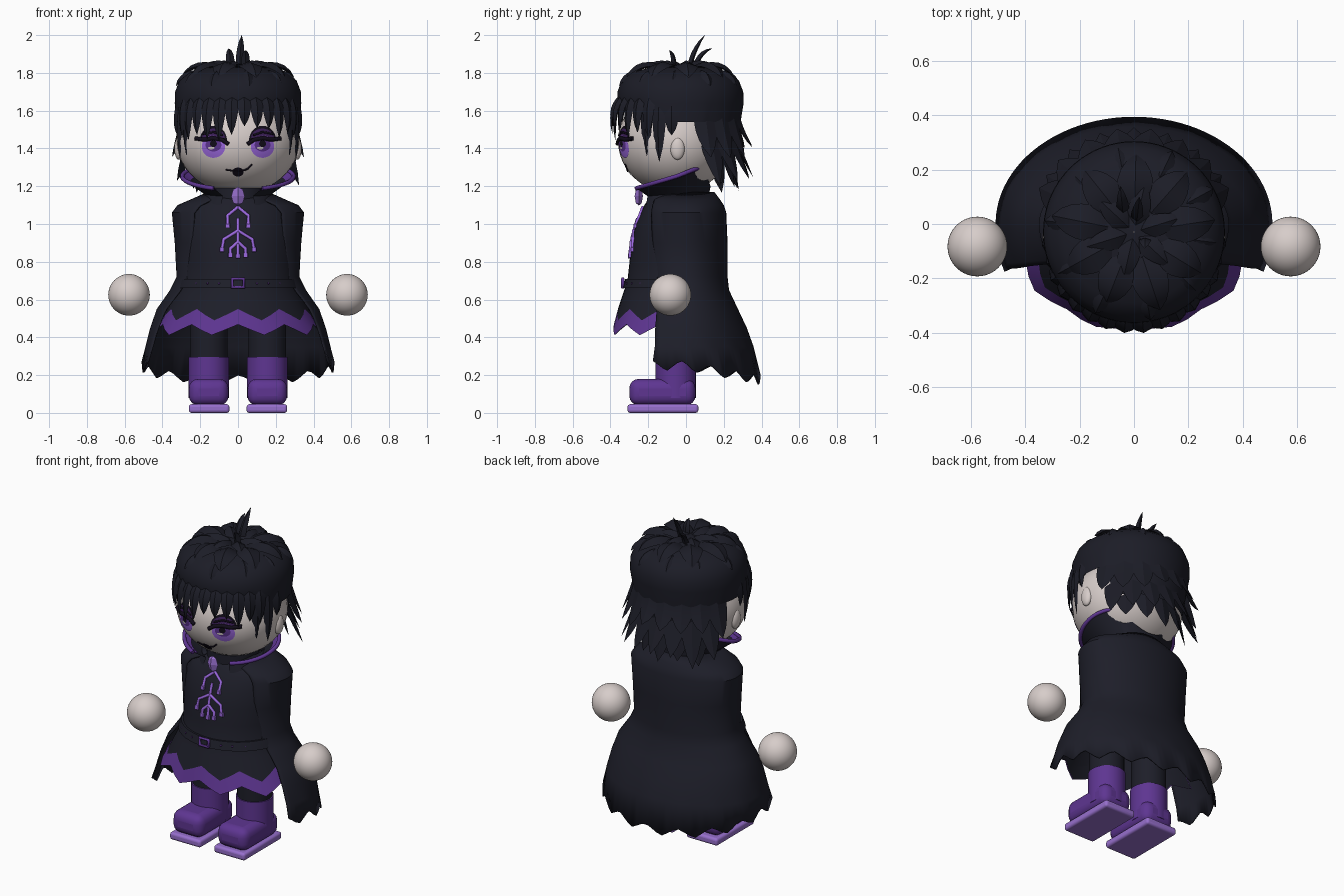
import bpy, math, random
from math import sin, cos, pi, sqrt, radians
from mathutils import Vector as V

random.seed(4)
if "Cube" in bpy.data.objects:
    bpy.data.objects.remove(bpy.data.objects["Cube"])


def material(name, *rgb):
    m = bpy.data.materials.new(name)
    m.use_nodes = True
    m.diffuse_color = (*rgb, 1)
    m.node_tree.nodes["Principled BSDF"].inputs["Base Color"].default_value = (*rgb, 1)
    return m


BLACK = material("black cloth", .0125, .013, .022)
HAIR = material("black hair", .0115, .012, .02)
INK = material("ink", .006, .004, .01)
SKIN = material("pale skin", .68, .61, .59)
PURPLE = material("purple", .112, .036, .285)
LILAC = material("lilac", .31, .16, .61)
VIOLET = material("bright violet", .33, .14, .74)
PLUM = material("plum", .045, .014, .1)


# ---------- helpers ----------
def finish(ob, name, mat, angle=35):
    ob.name = name
    ob.data.materials.append(mat)
    bpy.ops.object.select_all(action='DESELECT')
    ob.select_set(True)
    bpy.context.view_layer.objects.active = ob
    bpy.ops.object.shade_smooth_by_angle(angle=radians(angle))
    return ob


def mesh(name, verts, faces, mat, angle=35):
    me = bpy.data.meshes.new(name)
    me.from_pydata(verts, [], faces)
    ob = bpy.data.objects.new(name, me)
    bpy.context.collection.objects.link(ob)
    return finish(ob, name, mat, angle)


def loft(name, rings, mat, closed=True):
    n = len(rings[0])
    faces = []
    for r in range(len(rings) - 1):
        for i in range(n if closed else n - 1):
            j = (i + 1) % n
            faces.append((r * n + i, (r + 1) * n + i, (r + 1) * n + j, r * n + j))
    return mesh(name, [p for ring in rings for p in ring], faces, mat)


def ball(name, loc, size, mat):
    bpy.ops.mesh.primitive_uv_sphere_add(segments=40, ring_count=24, location=loc)
    ob = bpy.context.object
    ob.scale = size
    return finish(ob, name, mat)


def box(name, loc, size, mat, bevel):
    bpy.ops.mesh.primitive_cube_add(size=1, location=loc)
    ob = bpy.context.object
    ob.scale = size
    bpy.ops.object.transform_apply(location=False, rotation=False, scale=True)
    b = ob.modifiers.new("round", 'BEVEL')
    b.width, b.segments = bevel, 4
    return finish(ob, name, mat)


def tube(name, paths, radius, mat, cyclic=False):
    cu = bpy.data.curves.new(name, 'CURVE')
    cu.dimensions, cu.bevel_depth, cu.bevel_resolution = '3D', radius, 1
    cu.use_fill_caps = True
    for path in paths:
        s = cu.splines.new('POLY')
        s.points.add(len(path) - 1)
        for p, q in zip(s.points, path):
            p.co = (*q, 1)
        s.use_cyclic_u = cyclic
    ob = bpy.data.objects.new(name, cu)
    bpy.context.collection.objects.link(ob)
    cu.materials.append(mat)


def table(rows, z):
    for a, b in zip(rows, rows[1:]):
        if z >= b[0]:
            t = min(1, (a[0] - z) / (a[0] - b[0]))
            return [p + (q - p) * t for p, q in zip(a[1:], b[1:])]
    return rows[-1][1:]


# ---------- head ----------
HC, HR = (0, -.06, 1.44), (.325, .3, .28)
ball("head", HC, HR, SKIN)


def face(x, z, lift=.002):
    d = 1 - (x / HR[0]) ** 2 - ((z - HC[2]) / HR[2]) ** 2
    return (x, HC[1] - HR[1] * sqrt(max(d, 0)) - lift, z)


def plate(name, cx, cz, rx, rz, lift, mat, a0=0, a1=2 * pi):
    rings = [[face(cx + rx * k / 5 * cos(a0 + (a1 - a0) * i / 28),
                   cz + rz * k / 5 * sin(a0 + (a1 - a0) * i / 28), lift)
              for i in range(29)] for k in range(6)]
    loft(name, rings, mat, closed=False)


for s, side in ((1, "left"), (-1, "right")):
    ball(side + "_ear", (s * .312, -.045, 1.4), (.025, .038, .06), SKIN)
    ball(side + "_hand", (s * .577, -.083, .625), (.11, .11, .11), SKIN)
    x = s * .13
    plate(side + "_brow_outline", x, 1.44, .072, .08, .002, INK, 0, pi)
    plate(side + "_eyeshadow", x, 1.455, .06, .05, .004, PLUM, 0, pi)
    plate(side + "_iris", x, 1.41, .062, .06, .004, VIOLET)
    plate(side + "_iris_ring", x, 1.418, .042, .034, .006, PURPLE)
    plate(side + "_pupil", x, 1.425, .018, .018, .008, INK)
    plate(side + "_highlight", x - .012, 1.402, .018, .007, .009, SKIN)
    lash = [face(x + s * u, 1.438 + v, .006) for u, v in
            ((-.08, -.015), (-.045, .008), (0, .016), (.045, .008), (.095, .015))]
    tube(side + "_lash", [lash], .012, INK)
    crease = [face(x + s * u, 1.475 + v, .006) for u, v in ((-.05, -.005), (0, .012), (.055, .002))]
    tube(side + "_lid_crease", [crease], .006, INK)
plate("lips", 0, 1.275, .03, .024, .003, INK)
tube("smirk", [[face(x, z) for x, z in
     ((-.065, 1.287), (-.03, 1.282), (0, 1.28), (.035, 1.285), (.055, 1.295), (.075, 1.315))]],
     .005, INK)


# ---------- hair ----------
def polar(a, r, z):
    return V((r * cos(a), -.03 + r * sin(a), z))


def rim(a):
    s = sin(a)
    return 1.36 if s > .45 else 1.54 if s > -.55 else 1.61


CAP = [(.335, 1.64), (.333, 1.7), (.31, 1.76), (.26, 1.8), (.16, 1.83), (.002, 1.84)]
angles = [2 * pi * i / 72 for i in range(72)]
loft("hair_cap", [[polar(a, .325 if rim(a) > 1.5 else .29, rim(a)) for a in angles]]
     + [[polar(a, r, z) for a in angles] for r, z in CAP], HAIR)


def spikes(name, specs):
    # each lock is a tapered diamond section swept along a bent path
    verts, faces = [], []
    for p0, p1, p2, w, thick, out in specs:
        b = len(verts)
        for k in range(7):
            t = k / 6
            p = p0 * (1 - t) ** 2 + p1 * 2 * t * (1 - t) + p2 * t * t
            d = ((p1 - p0) * (1 - t) + (p2 - p1) * t).normalized()
            side = d.cross(out).normalized()
            n = side.cross(d)
            f = max(.01, (1 - t) ** .8 * (.65 + 1.2 * t))
            verts += [p + side * w * f, p + n * thick * f, p - side * w * f, p - n * thick * .4 * f]
            if k:
                o = b + 4 * k
                faces += [(o - 4 + i, o - 4 + (i + 1) % 4, o + (i + 1) % 4, o + i) for i in range(4)]
        faces += [(b + 3, b + 2, b + 1, b), tuple(len(verts) - 4 + i for i in range(4))]
    mesh(name, verts, faces, HAIR, 25)


def hang(deg, r, z, w):
    # lock hanging on the cap: start, bend and tip given by radius and height
    a = radians(deg)
    p = [polar(a, r[i], z[i]) for i in range(3)]
    return (*p, w, .02, V((cos(a), sin(a), .2)))


up = V((0, 0, 1))
fringe = []
for i in range(12):
    d = -150 + i * 120 / 11
    k = .04 * max(0, -sin(radians(d)))
    tip = 1.475 + random.uniform(-.04, .05)
    fringe.append(hang(d, (.31, .335 + k, .32 + k), (1.675, 1.62, tip), .048))
spikes("fringe", fringe)
spikes("side_locks", [hang(d, (.31, .34, .325), (1.66, 1.55, z), .05)
                      for e, z in ((20, 1.33), (33, 1.36), (8, 1.47)) for d in (-e, 180 + e)])
back = []
for n, r, z, off in ((8, (.3, .31, .385), (1.6, 1.5, 1.38), 0),
                     (7, (.27, .29, .385), (1.5, 1.42, 1.22), 8),
                     (5, (.25, .26, .31), (1.45, 1.35, 1.2), 20)):
    for i in range(n):
        j = random.uniform(-.04, .04)
        d = 25 + off + i * (130 - 2 * off) / (n - 1)
        back.append(hang(d, r, (z[0], z[1], z[2] + j), .085))
spikes("back_locks", back)
crown = []
for n, r, z, w, off in ((10, (.2, .28, .325), (1.79, 1.8, 1.73), .05, .5),
                        (9, (.09, .22, .305), (1.81, 1.875, 1.775), .09, .15),
                        (6, (.02, .1, .19), (1.81, 1.865, 1.835), .055, .3)):
    for i in range(n):
        a = off + 2 * pi * i / n
        k = random.uniform(.93, 1.03)
        crown.append((*[polar(a, r[q] * k, z[q]) for q in range(3)], w, .03, up))
spikes("crown_locks", crown)
spikes("top_tufts", [(V((x, y, 1.8)), V((x, y + .01, 1.9)), V((x + dx, y + dy, z)), .03, .025, V((0, -1, .2)))
                     for x, y, dx, dy, z in ((.01, .02, .01, .08, 2), (-.04, .05, -.01, .09, 1.93), (.04, -.06, 0, -.03, 1.92))])

# ---------- tunic ----------
TUNIC = [(1.16, .13, .15, .12), (1.1, .27, .19, .15), (1.0, .3, .237, .17), (.9, .3, .258, .17),
         (.7, .3, .28, .17), (.55, .37, .33, .19), (.4, .46, .37, .22)]
N = 40


def tunic_point(i, z, grow=0):
    a = 2 * pi * i / N
    rx, rf, rb = table(TUNIC, z)
    return ((rx + grow) * cos(a), -.03 + ((rb if sin(a) > 0 else rf) + grow) * sin(a), z)


def tunic_front(x, z, lift=.004):
    rx, rf, _ = table(TUNIC, z)
    return (x, -.03 - rf * sqrt(1 - (x / rx) ** 2) - lift, z)


zig = [(-1, 0, 1, 0)[i % 4] for i in range(N)]
rows = [[tunic_point(i, z) for i in range(N)] for z in (1.16, 1.13, 1.1, 1.05, 1, .9, .8, .7, .62)]
upper = [tunic_point(i, .52 + .03 * zig[i]) for i in range(N)]
loft("tunic", rows + [upper], BLACK)
front = [i % N for i in range(N // 2, N + 1)]
for name, grow, mat in (("zigzag_hem", 0, PURPLE), ("hem_lining", -.005, BLACK)):
    loft(name, [[tunic_point(i, z + h * zig[i], grow) for i in front]
                for z, h in ((.52, .03), (.44, .028))], mat, closed=False)

loft("belt", [[tunic_point(i, z, g) for i in range(N)]
              for z, g in ((.71, 0), (.71, .012), (.66, .012), (.66, 0))], BLACK)
tube("belt_buckle", [[(x, -.335, z) for x, z in ((-.03, .665), (.03, .665), (.03, .71), (-.03, .71))]],
     .01, PURPLE, cyclic=True)
for s in (1, -1):
    for x in (.1, .16, .22):
        ball("belt_stud", tunic_front(s * x, .685, .012), (.006, .006, .006), PLUM)

# chest emblem drawn as branching lines with square ends
arms = [[(.055, .99), (.055, 1.045), (0, 1.09)], [(.085, .865), (.075, .92), (0, .965)],
        [(.04, .835), (.04, .87), (0, .905)]]
lines = [[(0, 1.03), (0, .93), (0, .83)]] + [[(s * x, z) for x, z in l] for l in arms for s in (1, -1)]
tube("chest_emblem", [[tunic_front(x, z) for x, z in l] for l in lines], .009, VIOLET)
for x, z in [l[0] for l in lines[1:]] + [(0, .83)]:
    box("emblem_end", tunic_front(x, z), (.024, .016, .024), VIOLET, .002)

# ---------- cape ----------
CAPE = [(1.17, .16, .15, 1.25), (1.13, .25, .18, 1.2), (1.1, .32, .2, 1.1), (1.06, .35, .213, 1.05),
        (.9, .335, .22, .95), (.72, .325, .22, .78), (.65, .36, .228, .7), (.55, .43, .275, .6),
        (.45, .465, .322, .53), (.35, .49, .358, .48), (.18, .51, .395, .46)]
rings = []
for k, (z, rx, ry, a0) in enumerate(CAPE):
    ring = []
    for i in range(61):
        a = -a0 + (pi + 2 * a0) * i / 60
        h, c = z, cos(a)
        if sin(a) < 0:
            c = math.copysign(abs(c) ** .6, c)
        if k == len(CAPE) - 1:
            h = .25 - .075 * max(0, sin(a)) + (.025, .008, -.012, -.025, -.005, .015)[i % 6]
        ring.append((rx * c, ry * sin(a), h))
    rings.append(ring)
cape = loft("cape", rings, BLACK, closed=False)
cape.modifiers.new("thickness", 'SOLIDIFY').thickness = .008


# ---------- collar ----------
def collar_ring(rx, rf, rb, z, lean):
    # the rim climbs toward the back corners, then drops behind the neck
    ring = []
    for i in range(65):
        a = -pi / 2 + .45 + (2 * pi - .9) * i / 64
        s = sin(a)
        h = z + lean * (.07 * s if s < .8 else .056 - .55 * (s - .8))
        ring.append((rx * cos(a), -.05 + (rb if s > 0 else rf) * s, h))
    return ring


top = collar_ring(.295, .235, .18, 1.252, 1)
loft("collar", [collar_ring(.21, .18, .18, 1.1, 0), collar_ring(.18, .17, .17, 1.16, .2), top],
     BLACK, closed=False)
loft("collar_lining", [collar_ring(.25, .205, .165, 1.225, .75), collar_ring(.288, .229, .173, 1.252, 1)],
     PURPLE, closed=False)
tube("collar_trim", [top[:26], top[-26:]], .012, PURPLE)
bpy.ops.mesh.primitive_cylinder_add(vertices=32, radius=.15, depth=.12, location=(0, -.05, 1.13))
finish(bpy.context.object, "neck_band", BLACK)

# throat jewel
bpy.ops.mesh.primitive_uv_sphere_add(segments=4, ring_count=4, location=(0, -.25, 1.147))
jewel = bpy.context.object
jewel.scale = (.036, .022, .05)
finish(jewel, "throat_jewel", LILAC, 5)

# ---------- legs and boots ----------
for s, side in ((1, "left"), (-1, "right")):
    for part, r, z0, z1, mat in (("trouser", .1, .25, .6, BLACK), ("boot_shaft", .107, .08, .295, PURPLE)):
        bpy.ops.mesh.primitive_cylinder_add(vertices=32, radius=r, depth=z1 - z0,
                                            location=(s * .155, -.055, (z0 + z1) / 2))
        finish(bpy.context.object, f"{side}_{part}", mat)
    box(side + "_boot_foot", (s * .155, -.125, .11), (.21, .35, .14), PURPLE, .05)
    box(side + "_sole", (s * .153, -.122, .023), (.215, .375, .046), LILAC, .015)
